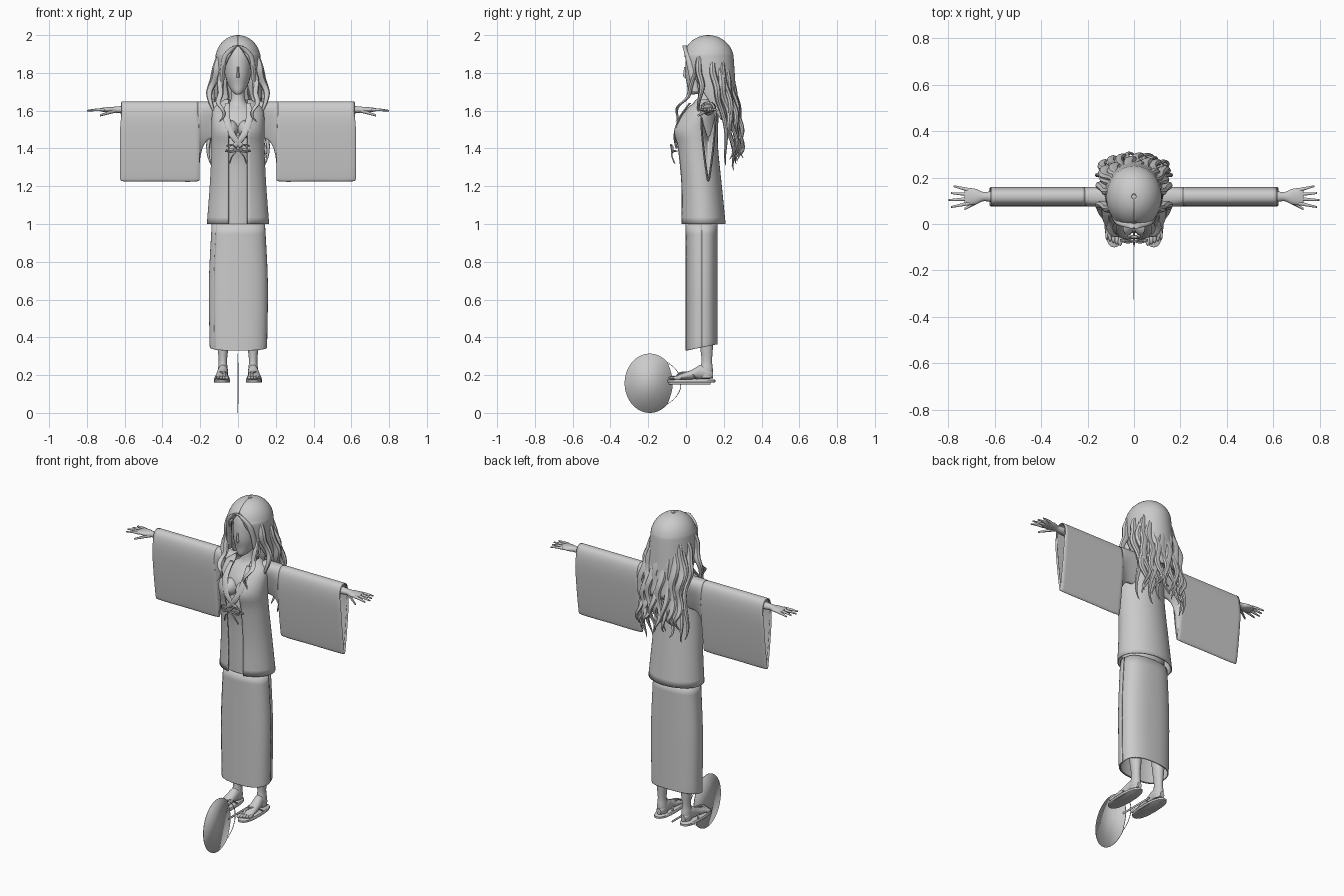
import bpy, bmesh, random
from math import sin, cos, asin, pi, radians, degrees, copysign
from mathutils import Vector

random.seed(4)
if "Cube" in bpy.data.objects:
    bpy.data.objects.remove(bpy.data.objects["Cube"])

colour = (.6, .6, .6, 1)
grey = bpy.data.materials.new("plain grey")
grey.use_nodes = True
grey.diffuse_color = colour
grey.node_tree.nodes["Principled BSDF"].inputs["Base Color"].default_value = colour
ACROSS, DEEP, UP = Vector((1, 0, 0)), Vector((0, 1, 0)), Vector((0, 0, 1))
made = []


def finish(bm, name, mirror=False, thickness=0):
    """Turn a bmesh into a grey object, optionally thickened and mirrored left to right."""
    bmesh.ops.recalc_face_normals(bm, faces=bm.faces)
    mesh = bpy.data.meshes.new(name)
    bm.to_mesh(mesh)
    bm.free()
    mesh.materials.append(grey)
    part = bpy.data.objects.new(name, mesh)
    bpy.context.collection.objects.link(part)
    if thickness:
        part.modifiers.new("thickness", 'SOLIDIFY').thickness = thickness
    if mirror:
        part.modifiers.new("other side", 'MIRROR').use_clip = False
    made.append(part)
    return part


def smooth(points, steps):
    """Catmull-Rom interpolation of a list of tuples."""
    path = []
    for i in range(len(points) - 1):
        before, start, end = points[max(i - 1, 0)], points[i], points[i + 1]
        after = points[min(i + 2, len(points) - 1)]
        for step in range(steps):
            t = step / steps
            path.append([b + t / 2 * (c - a + t * (2*a - 5*b + 4*c - d + t * (3*(b - c) + d - a)))
                         for a, b, c, d in zip(before, start, end, after)])
    return path + [list(points[-1])]


def loft(name, stations, u=ACROSS, v=DEEP, sides=24, steps=4, power=1, taper=0, turn=0,
         gap=None, closed=True, mirror=False, thickness=0):
    """Skin oval rings given as x, y, z, radius along u, radius along v; gap opens each ring."""
    bm = bmesh.new()
    rings = []
    for station in smooth(stations, steps):
        missing = gap(station) if gap else 0
        ring = []
        for i in range(sides + bool(gap)):
            angle = radians(missing + (360 - 2 * missing) * i / sides + turn)
            s, c = (copysign(abs(value) ** power, value) for value in (sin(angle), -cos(angle)))
            s *= 1 - taper * (1 - c) / 2
            ring.append(bm.verts.new(Vector(station[:3]) + u * station[3] * s + v * station[4] * c))
        rings.append(ring)
    for lower, upper in zip(rings, rings[1:]):
        for i in range(sides):
            j = (i + 1) % len(lower)
            bm.faces.new((lower[i], lower[j], upper[j], upper[i]))
    if closed and not gap:
        bm.faces.new(rings[0])
        bm.faces.new(rings[-1])
    return finish(bm, name, mirror, thickness)


def column(name, levels, x=0, **options):
    """Upright loft from levels of z, y, half width, half depth."""
    return loft(name, [(x, y, z, width, depth) for z, y, width, depth in levels], **options)


def tube(name, points, radius, u=ACROSS, v=DEEP, mirror=False):
    loft(name, [(*point, radius, radius) for point in points], u, v, sides=8, mirror=mirror)


def ball(name, centre, radii, mirror=False):
    bm = bmesh.new()
    bmesh.ops.create_uvsphere(bm, u_segments=24, v_segments=12, radius=1)
    bmesh.ops.scale(bm, vec=radii, verts=bm.verts)
    bmesh.ops.translate(bm, vec=centre, verts=bm.verts)
    finish(bm, name, mirror)


def lock(name, points, radius, wave, turns, phase=0, mirror=False):
    """Wavy hair lock that swells from the root and ends in a point."""
    path = smooth(points, 10)
    stations = []
    for i, (x, y, z) in enumerate(path):
        t = i / (len(path) - 1)
        swing, angle = wave * t ** .7, phase + turns * 2 * pi * t
        size = radius * min(1, .5 + 2 * t) * (1 - t ** 2.5) + .002
        stations.append((x + swing * sin(angle), y + swing * cos(angle) * .7, z, size, size * .75))
    loft(name, stations, sides=8, steps=1, mirror=mirror)


# Long wrapped skirt with its overlapping front panel
levels = [(z, .085, .155 - (z - .6) ** 2 / 10, .083) for z in (.35, .4, .7, 1)]
skirt = column("skirt", levels, power=.8, sides=48, closed=False, thickness=.005)
panel = column("skirt_wrap", [(z, y, width + .004, depth + .004) for z, y, width, depth in levels],
               power=.8, turn=200, gap=lambda station: 110, thickness=.004)
for part in (skirt, panel):
    for vertex in part.data.vertices:
        if vertex.co.z < .4:
            vertex.co.z += (vertex.co.y - .1) * .2

# Open jacket with a straight front opening, and the robe under it
column("jacket", [(1, .09, .165, .12), (1.2, .08, .15, .11), (1.4, .06, .14, .11), (1.5, .05, .14, .12),
                  (1.6, .08, .135, .09), (1.64, .09, .1, .06), (1.66, .09, .07, .05)],
       gap=lambda station: degrees(asin(.05 / station[3])), sides=48, thickness=.006)
column("inner_robe", [(1, .08, .13, .09), (1.3, .07, .12, .09), (1.4, .05, .11, .09), (1.47, .05, .11, .08)])

# Neck, chest and face
column("neck_and_chest", [(1.4, .06, .1, .08), (1.53, .065, .1, .08), (1.6, .085, .1, .06),
                          (1.65, .1, .04, .04), (1.78, .1, .035, .035)])
column("face", [(1.685, .03, .01, .01), (1.7, .05, .03, .04), (1.74, .075, .054, .07), (1.8, .09, .07, .095),
                (1.9, .105, .075, .1), (1.96, .11, .05, .07)])
column("nose", [(1.775, 0, .008, .008), (1.785, 0, .008, .015), (1.83, 0, .005, .01)], sides=12)
ball("busts", (.042, 0, 1.5), (.045, .055, .05), mirror=True)
loft("collars", [(.055, .02, 1.64, .012, .006), (.06, -.035, 1.56, .018, .006),
                 (.03, -.06, 1.47, .02, .006), (-.03, -.05, 1.4, .02, .006)], sides=12, mirror=True)

# Sash bow
knot = (0, -.075, 1.39)
tube("bow_loops", [knot, (.03, -.08, 1.42), (.06, -.07, 1.41), (.05, -.07, 1.38), knot], .004, DEEP, UP, True)
tube("bow_tails", [knot, (.03, -.075, 1.36), (.045, -.06, 1.32)], .004, mirror=True)
tube("sash_cord", [knot, (.07, -.05, 1.385)], .005, DEEP, UP, True)

# Hanging sleeves: a level top and a bottom edge that drops sharply past the armpit
arm_y, wrist_z = .118, 1.605
edges = [(.09, 1.46), (.15, 1.455), (.185, 1.42), (.205, 1.35), (.212, 1.25), (.225, 1.23), (.4, 1.23),
         (.6, 1.23), (.612, 1.24)]
loft("sleeves", [(x, arm_y, (1.643 + bottom) / 2, .05, (1.643 - bottom) / 2) for x, bottom in edges],
     DEEP, UP, sides=40, power=.75, taper=.82, closed=False, mirror=True, thickness=.005)

# Wrists, palms, fingers and thumbs
loft("hands", [(x, arm_y, wrist_z, wide, thick) for x, wide, thick in
               ((.5, .03, .03), (.61, .023, .02), (.65, .02, .016), (.68, .033, .015), (.72, .037, .01),
                (.73, .03, .007))], DEEP, UP, mirror=True)
for finger in range(4):
    spread = finger - 1.5
    reach = .8 - abs(finger - 1) / 90
    loft("fingers", [(.71 + (reach - .71) * t, arm_y + spread * (.019 + t / 90), wrist_z - t ** 3 / 200,
                      .009 - t / 200, .009 - t / 200) for t in (0, .5, 1)], DEEP, UP, sides=10, mirror=True)
loft("thumbs", [(.65 + .08 * t, .11 - .045 * t, 1.6 - .025 * t, .011 - t / 180, .011 - t / 180)
                for t in (0, .5, 1)], DEEP, UP, sides=10, mirror=True)

# Legs, feet and toes
column("legs", [(.6, .1, .045, .045), (.38, .108, .032, .036), (.28, .11, .022, .028),
                (.23, .108, .026, .034), (.185, .108, .026, .034)], x=.08, mirror=True)
loft("feet", [(.08, .143, .2, .014, .018), (.08, .12, .21, .026, .03), (.08, .08, .217, .027, .038),
              (.085, .03, .203, .03, .025), (.088, -.055, .186, .035, .01)], ACROSS, UP, mirror=True)
for toe in range(5):
    ball("toes", (.06 + toe / 70, -.07 + toe / 160, .186), (.011 - toe / 900, .024, .01), mirror=True)

# Sandals and their straps
column("sandals", [(z, .028, width, width * 3) for z, width in ((.16, .04), (.163, .043), (.174, .043), (.178, .04))],
       x=.085, power=.8, steps=1, mirror=True)
for edge in (.048, .122):
    tube("straps", [(.072, -.06, .18), (.074, -.035, .21), ((edge + .08) / 2, .02, .212), (edge, .06, .18)],
         .005, ACROSS, UP, True)

# Hair cap: a dome flowing into a fall behind the neck, parted around the face
turns = [radians(angle) for angle in range(5, 91, 17)]
dome = [(1.87 + .13 * cos(turn), .118, .12 * sin(turn), .135 * sin(turn)) for turn in turns]
column("hair_cap", dome + [(1.7, .145, .128, .12), (1.55, .19, .115, .09)], sides=48, thickness=.012,
       gap=lambda station: 165 * max(1.95 - station[2], 0) ** .7)

# Swept fringe, side locks and front curls
loft("fringe", [(.01, -.008, 1.945, .012, .012), (.045, 0, 1.915, .018, .012), (.075, .02, 1.86, .014, .02),
                (.09, .05, 1.7, .012, .018)], sides=12, mirror=True)
lock("side_locks", [(.09, .07, 1.9), (.12, .07, 1.8), (.14, .08, 1.7), (.14, .07, 1.58)],
     .024, .015, turns=1.6, phase=1, mirror=True)
lock("front_curls", [(.085, .05, 1.82), (.1, .02, 1.7), (.09, -.035, 1.62), (.085, -.06, 1.54)],
     .015, .016, turns=2.2, mirror=True)
lock("outer_locks", [(.09, .14, 1.88), (.13, .15, 1.76), (.135, .19, 1.6), (.15, .22, 1.31)],
     .026, .016, turns=2.6, mirror=True)

# Wavy back hair in two layers
for layer, count in enumerate((7, 8)):
    for strand in range(count):
        side = 2 * strand / (count - 1) - 1
        y = .19 + .035 * (1 - side * side) + .018 * layer
        tip = random.uniform(1.27, 1.42) + .05 * layer
        lock("back_lock", [(side * .08, y - .02, 1.88), (side * .115, y, 1.74), (side * .125, y + .03, 1.6),
                           (side * .125, y + .05, 1.46), (side * .14 + random.uniform(-.02, .02), y + .05, tip)],
             random.uniform(.02, .028), .018, random.uniform(2, 3), random.uniform(0, 6))

# Round fan standing on edge, with a curved notch, ribs and handle
middle = .157
bm = bmesh.new()
angles = [radians(45 + 270 * i / 40) for i in range(41)]
rim = [(-.192 + .133 * cos(angle), middle * (1 + sin(angle))) for angle in angles]
(notch_y, top), (_, bottom) = rim[0], rim[-1]
notch = [(notch_y + .028 * sin(pi * i / 8), bottom + (top - bottom) * i / 8) for i in range(1, 8)]
bm.faces.new([bm.verts.new((0, y, z)) for y, z in rim + notch])
finish(bm, "fan_leaf", thickness=.003)
for way in (-1, 1):
    tube("fan_rib", [(0, y, middle + way * rise) for y, rise in ((-.097, .11), (-.055, .075), (-.03, .03), (-.03, 0))],
         .002)
loft("fan_handle", [(0, y, middle, .004, .006) for y in (-.09, .13)], ACROSS, UP, sides=10)

# Smooth shading with crisp edges
bpy.ops.object.select_all(action='DESELECT')
for part in made:
    part.select_set(True)
bpy.context.view_layer.objects.active = made[0]
bpy.ops.object.shade_smooth_by_angle(angle=radians(40))
